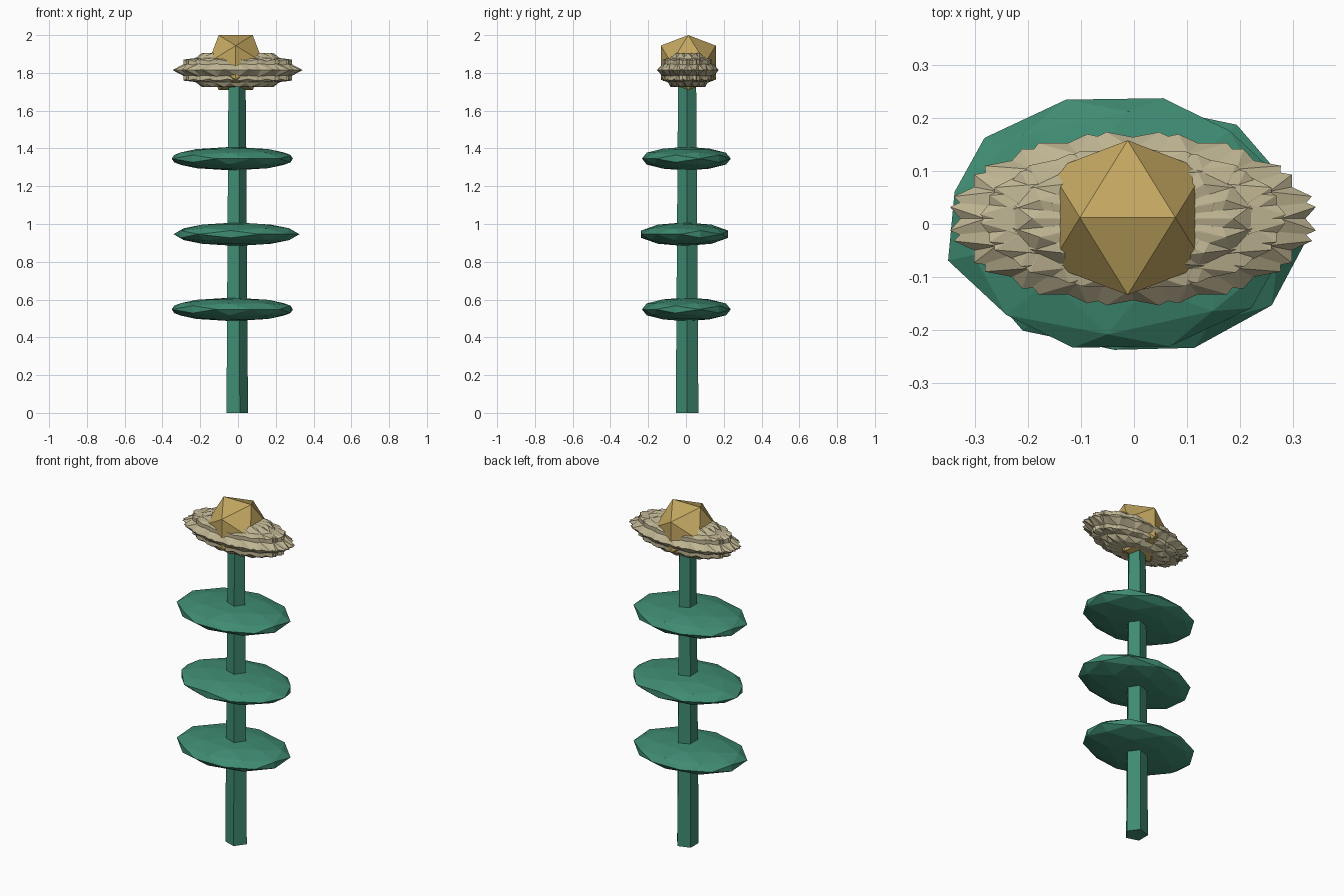
import bpy, bmesh
from math import sin, cos, pi, radians, sqrt
from mathutils import Matrix, Vector

if "Cube" in bpy.data.objects:
    bpy.data.objects.remove(bpy.data.objects["Cube"])

PHI = (1 + sqrt(5)) / 2


def material(name, rgb):
    m = bpy.data.materials.new(name)
    m.diffuse_color = (*rgb, 1)
    m.use_nodes = True
    m.node_tree.nodes["Principled BSDF"].inputs["Base Color"].default_value = m.diffuse_color
    return m


GREEN = material("leaf_green", (0.05, 0.26, 0.17))
TAN = material("petal_tan", (0.52, 0.46, 0.29))
GOLD = material("centre_gold", (0.55, 0.39, 0.12))


def finish(bm, name, mat):
    bmesh.ops.recalc_face_normals(bm, faces=bm.faces)
    me = bpy.data.meshes.new(name)
    bm.to_mesh(me)
    bm.free()
    me.materials.append(mat)
    bpy.context.collection.objects.link(bpy.data.objects.new(name, me))


def ico_points(subdivided):
    """Unit icosahedron with an edge on top; optionally split once."""
    pts = []
    for a in (-1, 1):
        for b in (-PHI, PHI):
            pts += [Vector((a, 0, b)), Vector((0, b, a)), Vector((b, a, 0))]
    if subdivided:
        pts += [p + q for i, p in enumerate(pts) for q in pts[:i]
                if (p - q).length < 2.1]
    return [p.normalized() for p in pts]


def ico(name, mat, centre, radii, turn=0, subdivided=False):
    """Icosahedron turned about z, then stretched along the world axes."""
    bm = bmesh.new()
    for p in ico_points(subdivided):
        bm.verts.new(p)
    bmesh.ops.convex_hull(bm, input=bm.verts)
    bm.transform(Matrix.Translation(centre) @ Matrix.Diagonal((*radii, 1))
                 @ Matrix.Rotation(radians(turn), 4, 'Z'))
    finish(bm, name, mat)


# Five-sided tapering stem
bm = bmesh.new()
rings = []
for z, r in ((0, 0.063), (1.8, 0.05)):
    rings.append([bm.verts.new((-0.01 + r * cos(i * 2 * pi / 5),
                                0.006 + r * sin(i * 2 * pi / 5), z)) for i in range(5)])
bm.faces.new(rings[0])
bm.faces.new(rings[1])
for i in range(5):
    j = (i + 1) % 5
    bm.faces.new((rings[0][i], rings[0][j], rings[1][j], rings[1][i]))
finish(bm, "stem", GREEN)

# Three flat leaf discs
for i, (x, y, z, turn) in enumerate(((-0.03, 0.002, 0.548, 107),
                                     (-0.008, -0.007, 0.946, 143),
                                     (-0.03, 0.002, 1.346, 107))):
    ico(f"leaf_{i + 1}", GREEN, (x, y, z), (0.335, 0.243, 0.0625), turn, True)

# Petals: overlapping turned icosahedra giving a spiky oval ruff
N = 16
for i in range(N):
    a = 2 * pi * i / N
    ico(f"petal_{i + 1}", TAN, (-0.002 + 0.012 * cos(a), 0.01 + 0.008 * sin(a), 1.815),
        (0.338, 0.158, 0.106), 360 * i / N)

# Faceted flower centre
ico("flower_centre", GOLD, (-0.012, 0.012, 1.8544), (0.1712,) * 3)
